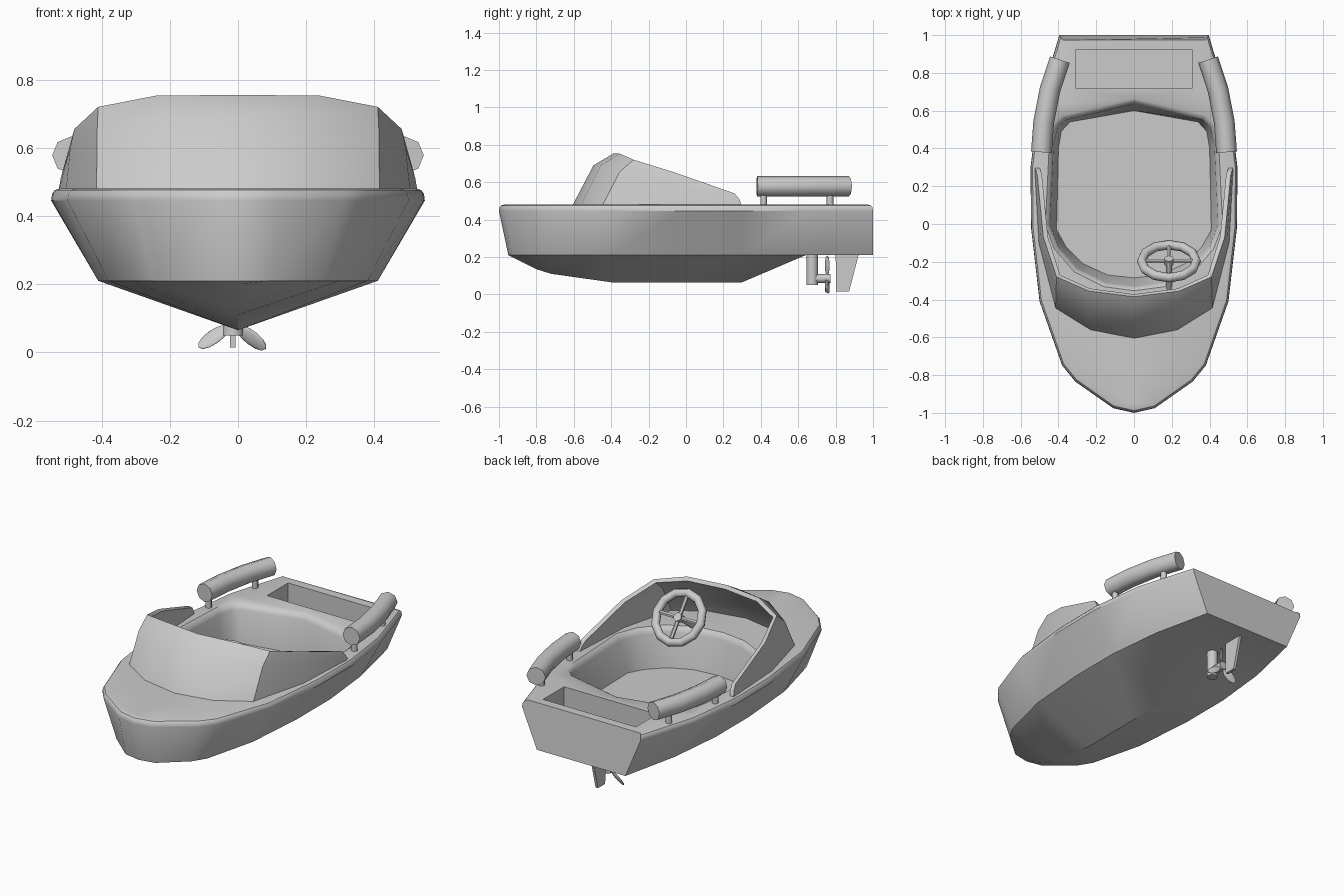
import bpy, bmesh
from math import sin, cos, pi, radians
from mathutils import Vector, Matrix

if "Cube" in bpy.data.objects:
    bpy.data.objects.remove(bpy.data.objects["Cube"])


def finish(name, bm, angle=35):
    bmesh.ops.remove_doubles(bm, verts=bm.verts, dist=0.0005)
    bmesh.ops.recalc_face_normals(bm, faces=bm.faces)
    me = bpy.data.meshes.new(name)
    bm.to_mesh(me)
    bm.free()
    ob = bpy.data.objects.new(name, me)
    bpy.context.collection.objects.link(ob)
    smooth(ob, angle)
    return ob


def smooth(ob, angle=35):
    bpy.ops.object.select_all(action='DESELECT')
    ob.select_set(True)
    bpy.context.view_layer.objects.active = ob
    bpy.ops.object.shade_smooth_by_angle(angle=radians(angle))


def modify(ob, kind, **settings):
    mod = ob.modifiers.new(kind.title(), kind)
    for key, value in settings.items():
        setattr(mod, key, value)
    bpy.context.view_layer.objects.active = ob
    bpy.ops.object.modifier_apply(modifier=mod.name)


def mirror_row(half):
    """Half row (starting at x = 0) to full row, left end to right end."""
    return [(-x, y, z) for x, y, z in half[:0:-1]] + list(half)


def loft(bm, rows, closed=False):
    grid = [[bm.verts.new(p) for p in row] for row in rows]
    n = len(grid[0])
    for a, b in zip(grid, grid[1:]):
        for i in range(n if closed else n - 1):
            j = (i + 1) % n
            bm.faces.new((a[i], a[j], b[j], b[i]))
    return grid


def cylinder(name, a, b, r, sides=8):
    a, b = Vector(a), Vector(b)
    bm = bmesh.new()
    m = Matrix.Translation((a + b) / 2) @ (b - a).to_track_quat('Z', 'Y').to_matrix().to_4x4()
    bmesh.ops.create_cone(bm, cap_ends=True, segments=sides, radius1=r, radius2=r,
                          depth=(b - a).length, matrix=m)
    return finish(name, bm, 50)


# hull: deck outline, chine outline and keel line lofted together
deck = [(0, -1.0), (.11, -.975), (.31, -.835), (.38, -.75), (.50, -.41),
        (.545, -.02), (.548, .30), (.505, .64), (.395, 1.0)]
chine = [(0, -.95), (.10, -.93), (.25, -.80), (.30, -.72), (.38, -.40),
         (.41, -.02), (.41, .30), (.375, .64), (.295, 1.0)]
keel = [.21, .20, .135, .11, .065, .065, .065, .21, .21]


def rim(f, z):
    return [(x * f, y * (1 - (1 - f) * .6), z) for x, y in deck]


levels = [[(0, p[1], z) for p, z in zip(chine, keel)],
          [(x, y, .21) for x, y in chine],
          [(x, y, .445) for x, y in deck],
          rim(.995, .465), rim(.98, .476), rim(.955, .48)]
levels.append([(0, y, z) for x, y, z in levels[-1]])
bm = bmesh.new()
loft(bm, [mirror_row(r) for r in levels])
bmesh.ops.remove_doubles(bm, verts=bm.verts, dist=0.0005)
bmesh.ops.holes_fill(bm, edges=[e for e in bm.edges if e.is_boundary], sides=0)
hull = finish('hull', bm)

# cockpit and stern well cut into the hull
top = [(0, .635), (.36, .55), (.405, .51), (.425, .42), (.445, 0),
       (.40, -.12), (.30, -.235), (.15, -.31), (0, -.33)]
floor = [(0, .60), (.34, .54), (.385, .49), (.40, .40), (.41, -.03),
         (.36, -.12), (.27, -.21), (.14, -.27), (0, -.285)]


def ring(pts, f, z):
    half = [(x * f, .1 + (y - .1) * f, z) for x, y in pts]
    return half + [(-x, y, z) for x, y, z in half[-2:0:-1]]


bm = bmesh.new()
rows = loft(bm, [ring(floor, 1, .25), ring(top, 1, .445), ring(top, 1.02, .468),
                 ring(top, 1.06, .482), ring(top, 1.06, .6)], closed=True)
bm.faces.new(rows[0])
bm.faces.new(rows[-1])
cockpit_cut = finish('cockpit_cutter', bm)
bm = bmesh.new()
bmesh.ops.create_cube(bm, size=1, matrix=Matrix.Translation((0, .82, .45)) @ Matrix.Diagonal((.62, .2, .3, 1)))
well_cut = finish('well_cutter', bm)
for cutter in (cockpit_cut, well_cut):
    cutter.hide_render = True
    modify(hull, 'BOOLEAN', operation='DIFFERENCE', solver='EXACT', object=cutter)
    bpy.data.objects.remove(cutter)
smooth(hull, 35)

# wrap-around windshield shell
base = [(0, -.61, .47), (.23, -.565, .47), (.415, -.45, .47), (.505, -.10, .47), (.527, .30, .47)]
mid = [(0, -.495, .69), (.235, -.455, .69), (.413, -.355, .655), (.492, -.08, .60), (.52, .285, .51)]
crest = [(0, -.385, .755), (.24, -.355, .753), (.41, -.28, .72), (.48, -.07, .655), (.512, .26, .54)]
bm = bmesh.new()
loft(bm, [mirror_row(r) for r in (base, mid, crest)])
shield = finish('windshield', bm)
if max(p.normal.z for p in shield.data.polygons) < 0.1:
    shield.data.flip_normals()
modify(shield, 'SOLIDIFY', thickness=.025, offset=-1)
smooth(shield, 35)

# curved side bars on posts
for side, s in (('left', -1), ('right', 1)):
    path = [(.49, .38), (.478, .54), (.445, .71), (.392, .87)]
    cu = bpy.data.curves.new(side + '_bar', 'CURVE')
    cu.dimensions = '3D'
    cu.bevel_depth, cu.bevel_resolution, cu.use_fill_caps = .055, 2, True
    sp = cu.splines.new('POLY')
    sp.points.add(len(path) - 1)
    for p, (x, y) in zip(sp.points, path):
        p.co = (s * x, y, .578, 1)
    bar = bpy.data.objects.new(side + '_bar', cu)
    bpy.context.collection.objects.link(bar)
    bpy.ops.object.select_all(action='DESELECT')
    bar.select_set(True)
    bpy.context.view_layer.objects.active = bar
    bpy.ops.object.convert(target='MESH')
    smooth(bar, 50)
    for i, (x, y) in enumerate(((.487, .415), (.425, .77))):
        cylinder(f'{side}_bar_post_{i + 1}', (s * x, y, .465), (s * x, y, .55), .018)

# steering wheel with spokes, hub and column
wheel = Matrix.Translation((.185, -.197, .58)) @ Matrix.Rotation(radians(-53), 4, 'X')
bm = bmesh.new()
R, r, N, M = .145, .025, 12, 8
loft(bm, [[wheel @ Vector(((R + r * cos(b)) * cos(a), (R + r * cos(b)) * sin(a), r * sin(b)))
           for b in (2 * pi * j / M for j in range(M))]
          for a in (2 * pi * i / N for i in range(N + 1))], closed=True)
finish('steering_wheel', bm, 60)
for i in range(2):
    d = Vector((cos(i * pi / 2), sin(i * pi / 2), 0)) * R
    cylinder(f'wheel_spoke_{i + 1}', wheel @ d, wheel @ -d, .012, 6)
cylinder('wheel_hub', wheel @ Vector((0, 0, -.02)), wheel @ Vector((0, 0, .018)), .025)
cylinder('steering_column', wheel @ Vector((0, 0, 0)), wheel @ Vector((0, 0, -.26)), .015)

# drive leg, propeller and rudder under the stern
X = -.015
cylinder('drive_leg', (X, .675, .05), (X, .675, .22), .031, 10)
cylinder('propeller_hub', (X, .69, .085), (X, .772, .085), .025, 8)
for i, ang in enumerate((90, 215, 322)):
    bm = bmesh.new()
    m = (Matrix.Translation((X, .755, .085)) @ Matrix.Rotation(-radians(ang), 4, 'Y')
         @ Matrix.Translation((.07, 0, 0)) @ Matrix.Rotation(radians(30), 4, 'X')
         @ Matrix.Diagonal((.055, .006, .024, 1)))
    bmesh.ops.create_uvsphere(bm, u_segments=10, v_segments=6, radius=1, matrix=m)
    finish(f'propeller_blade_{i + 1}', bm, 60)
bm = bmesh.new()
outline = [(.80, .22), (.925, .22), (.872, .015), (.803, .015)]
rows = loft(bm, [[(X + dx, y, z) for y, z in outline] for dx in (-.008, .008)], closed=True)
for row in rows:
    bm.faces.new(row)
finish('rudder', bm)
